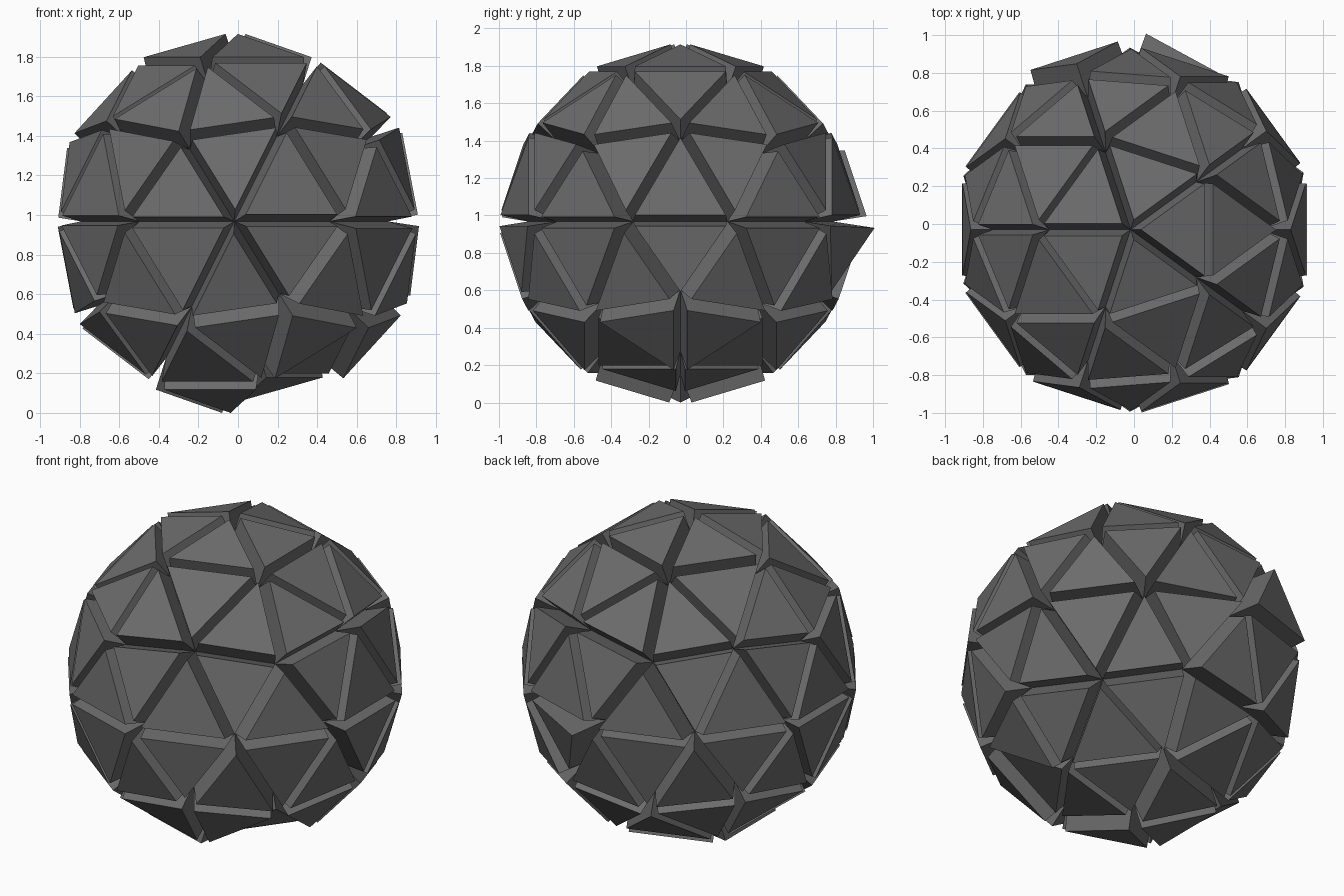
import bpy, bmesh
from math import radians, cos, sin
from mathutils import Vector

if "Cube" in bpy.data.objects:
    bpy.data.objects.remove(bpy.data.objects["Cube"])

bm = bmesh.new()

# Core ball: 80 flat triangles, turned half round so the upper ring points to -x
bmesh.ops.create_icosphere(bm, subdivisions=2, radius=0.815)
for v in bm.verts:
    v.co.x, v.co.y = -v.co.x, -v.co.y


def direction(azimuth, elevation):
    a, e = radians(azimuth), radians(elevation)
    return Vector((cos(a) * cos(e), sin(a) * cos(e), sin(e)))


def plate_height(n):
    """Plates are a little thicker on the right, below and at front and back."""
    if n.z < -0.9:
        return 0.165
    if n.z > 0.9:
        return 0.143
    return 0.138 + 0.02 * n.x - 0.012 * n.z + 0.022 * n.y ** 2


# Plates raised more or less than the rest: azimuth, elevation, height
ODD = [(36, -72, 0.10), (-36, -72, 0.10), (36, -52.6, 0.10),
       (-36, -52.6, 0.10), (108, 10, 0.195), (72, -10, 0.17)]

# Raised plates: every triangle pushed out on its own, slightly tapered
plates = bmesh.ops.extrude_discrete_faces(bm, faces=bm.faces[:])["faces"]
for f in plates:
    f.normal_update()
heights = {f: plate_height(f.normal) for f in plates}
for az, el, h in ODD:
    d = direction(az, el)
    loose = max(plates, key=lambda f: f.normal.dot(d))
    heights[loose] = h

# The last odd plate, at the back, also sticks out at a slant
slope = Vector((-0.17, 0.06, 0.2))
for f in plates:
    n = f.normal.copy()
    c = f.calc_center_median()
    for v in f.verts:
        d = v.co - c
        tilt = d.dot(slope) if f is loose else 0
        v.co = c + d * 0.965 + n * (heights[f] + tilt)

# Stand on the ground
for v in bm.verts:
    v.co += Vector((-0.018, -0.03, 0.973))
low = min(v.co.z for v in bm.verts)
for v in bm.verts:
    v.co.z -= low

bmesh.ops.recalc_face_normals(bm, faces=bm.faces[:])
mesh = bpy.data.meshes.new("plated_ball")
bm.to_mesh(mesh)
bm.free()
dark = bpy.data.materials.new("dark_grey")
dark.diffuse_color = (0.15, 0.15, 0.15, 1)
dark.use_nodes = True
dark.node_tree.nodes["Principled BSDF"].inputs["Base Color"].default_value = dark.diffuse_color
mesh.materials.append(dark)
bpy.context.collection.objects.link(bpy.data.objects.new("plated_ball", mesh))
